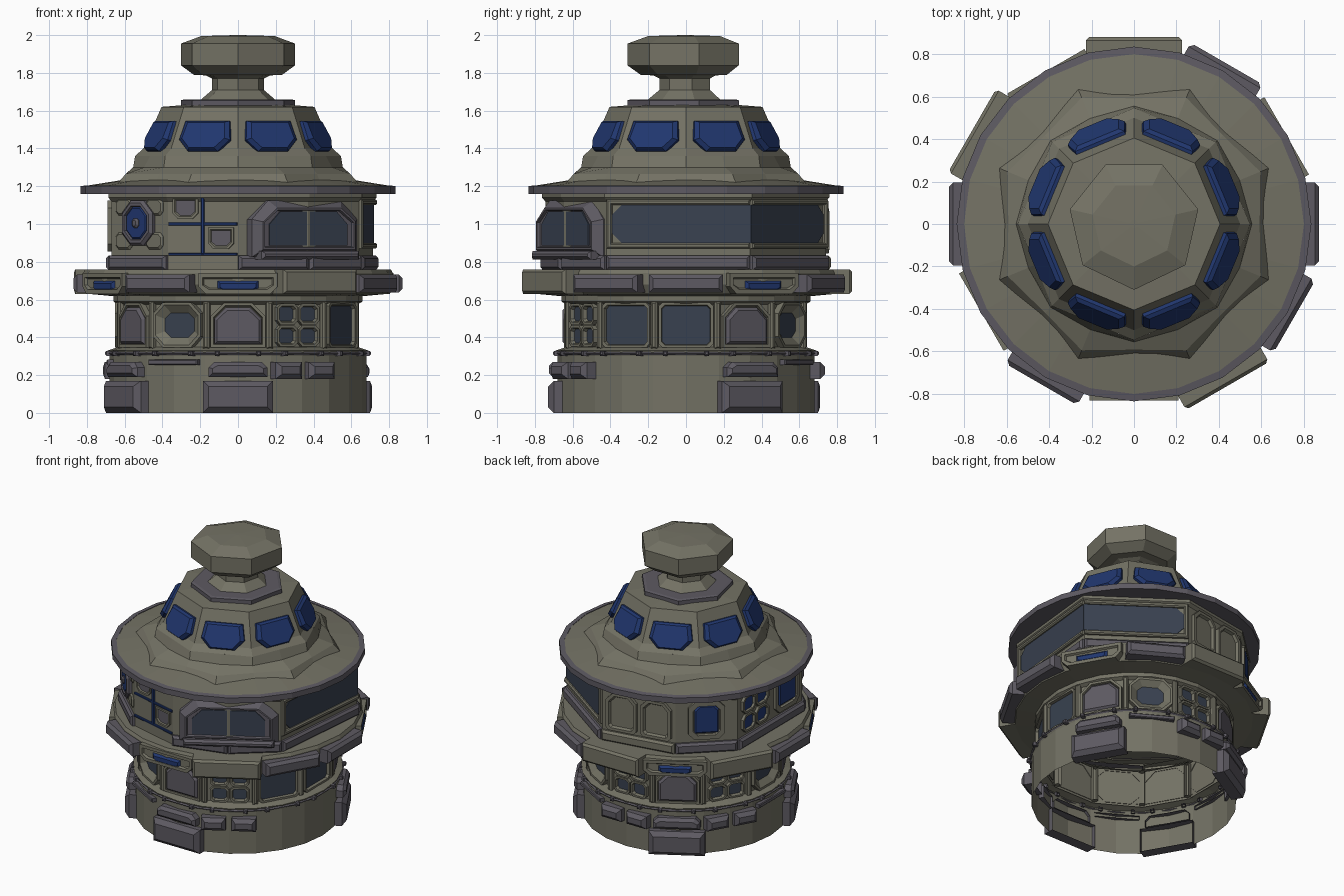
import bpy, bmesh
from math import sin, cos, atan2, hypot, radians, degrees, pi

if "Cube" in bpy.data.objects:
    bpy.data.objects.remove(bpy.data.objects["Cube"])

COL = {"olive": (.175, .17, .13, 1), "grey": (.11, .102, .122, 1),
       "blue": (.015, .038, .16, 1), "glass": (.04, .053, .08, 1)}
MATS = {}
for k, c in COL.items():
    MATS[k] = bpy.data.materials.new(k)
    MATS[k].diffuse_color = c
PARTS = {}


def part(name, mat):
    return PARTS.setdefault((name, mat), bmesh.new())


def pos(a, d, u, z):
    # azimuth from the front, outward distance, sideways offset, height
    a = radians(a)
    return (d * sin(a) + u * cos(a), -d * cos(a) + u * sin(a), z)


def skin(bm, loops):
    vs = [[bm.verts.new(c) for c in l] for l in loops]
    n = len(vs[0])
    for p, q in zip(vs, vs[1:]):
        for i in range(n):
            k = (i + 1) % n
            bm.faces.new((p[i], p[k], q[k], q[i]))
    return vs


def lathe(name, mat, prof, n, phase=0, cap=False, wave=None):
    loops = [[pos(phase + 360 * i / n, r * (wave[j][i % 2] if wave else 1), 0, z) for i in range(n)]
             for j, (r, z) in enumerate(prof)]
    bm = part(name, mat)
    vs = skin(bm, loops)
    if cap:
        bm.faces.new(vs[-1])


def shape(w, h, ct=0, cb=0):
    # rectangle with chamfered top and bottom corners
    x, y = w / 2, h / 2
    b = [(-x + cb, -y), (x - cb, -y), (x, -y + cb)] if cb else [(-x, -y), (x, -y)]
    t = [(x, y - ct), (x - ct, y), (-x + ct, y), (-x, y - ct)] if ct else [(x, y), (-x, y)]
    return b + t + ([(-x, -y + cb)] if cb else [])


def panel(name, mat, a, u, z, poly, steps, cap=None):
    # loft of (inset, distance) loops facing azimuth a, closed by a cap
    bm = part(name, mat)
    hw = max(p[0] for p in poly)
    hh = max(p[1] for p in poly)
    loops = [[pos(a, d, u + x * (hw - i) / hw, z + y * (hh - i) / hh) for x, y in poly] for i, d in steps]
    vs = skin(bm, loops)
    if cap:
        bc = part(*cap)
        bc.faces.new([bc.verts.new(c) for c in loops[-1]])
    else:
        bm.faces.new(vs[-1])


def block(name, mat, a, u, z, w, h, d0, d1, bev=.02, ct=0, cb=0):
    panel(name, mat, a, u, z, shape(w, h, ct, cb), [(0, d0), (0, d1 - bev), (bev, d1)])


# stacked shells of the tower
lathe("base_wall", "olive", [(.68, 0), (.68, .30), (.69, .33), (.63, .35)], 24)
lathe("window_wall", "olive", [(.636, .33), (.636, .60)], 12, 15)
lathe("window_cornice", "olive", [(.635, .575), (.66, .59), (.66, .62)], 24)
lathe("ledge", "olive", [(.63, .615), (.79, .63), (.82, .68), (.82, .74), (.81, .76), (.62, .76)], 24)
lathe("roof_rim", "grey", [(.66, 1.16), (.835, 1.16), (.835, 1.2), (.80, 1.205)], 24)
lathe("roof_skirt", "olive", [(.80, 1.203), (.60, 1.235)], 24)
# scalloped lower dome and eight-sided upper dome
lathe("dome_base", "olive", [(.70, 1.205), (.65, 1.265), (.555, 1.30), (.545, 1.36)], 16,
      wave=[(.89, 1), (.91, .99), (1, .97), (1, .924)])
lathe("dome", "olive", [(.545, 1.36), (.50, 1.40), (.405, 1.62), (.28, 1.63)], 8)
lathe("top_collar", "grey", [(.31, 1.62), (.31, 1.655), (.29, 1.66)], 7, cap=True)
lathe("neck", "olive", [(.20, 1.66), (.14, 1.71), (.14, 1.77), (.2, 1.80)], 7)
lathe("finial_cap", "olive", [(.14, 1.785), (.24, 1.79), (.31, 1.84), (.31, 1.955), (.20, 1.995), (.02, 2.0)], 7, cap=True)
# blue dome windows lying on the slope
poly = [(-.085, -.08), (.085, -.08), (.145, -.02), (.125, .08), (-.125, .08), (-.145, -.02)]
bm = part("dome_windows", "blue")
for k in range(8):
    loops = [[pos(22.5 + 45 * k, .43 - y * .42 + off, x * ins, 1.46 + y * ins + off * .25) for x, y in poly]
             for ins, off in ((1, -.01), (1, .025), (.84, .045))]
    bm.faces.new(skin(bm, loops)[-1])

# lower storey: one bay every 30 degrees
KIND = ["arch", "four", "big", "big", "arch", "recess", "four", "arch", "four", "recess", "arch", "recess"]
for i, kind in enumerate(KIND):
    a = 30 * i
    block("window_ribs", "olive", a + 15, 0, .465, .035, .25, .60, .66, .01)
    if kind == "arch":
        panel("arch_frames", "olive", a, 0, .465, shape(.29, .235, .07), [(0, .61), (0, .645), (.015, .645), (.02, .625)])
        block("arch_panels", "grey", a, 0, .46, .25, .195, .615, .655, .015, ct=.06)
        # plinth block, vent panel and blue ledge light
        block("plinth_blocks", "grey", a, 0, .085, .37, .17, .62, .73, .03)
        block("plinth_vents", "grey", a, 0, .23, .31, .08, .64, .725, .02, ct=.03)
        panel("ledge_light_frames", "olive", a, 0, .685, shape(.42, .11, .0, .04),
              [(0, .76), (0, .83), (.022, .83), (.03, .816)])
        block("ledge_lights", "blue", a, 0, .67, .22, .06, .78, .83, .015, cb=.02)
    elif kind == "four":
        for sx in (-1, 1):
            for sz in (-1, 1):
                panel("small_frames", "olive", a, sx * .066, .465 + sz * .058, shape(.125, .11, .02, .02),
                      [(0, .61), (0, .64), (.012, .64), (.018, .618)], ("small_glass", "glass"))
            block("base_boxes", "grey", a, sx * .10, .225, .16, .09, .64, .735, .025)
        block("ledge_modules", "olive", a, 0, .695, .45, .13, .74, .88, .015)
    elif kind == "big":
        panel("large_frames", "olive", a, 0, .465, shape(.29, .24, .02, .02),
              [(0, .61), (0, .64), (.014, .64), (.018, .62)], ("large_glass", "glass"))
    else:
        panel("recess_frames", "olive", a, 0, .465, shape(.29, .24, .06, .06),
              [(0, .61), (0, .65), (.015, .65), (.055, .617)], ("recess_glass", "glass"))
        block("base_strips", "grey", a, 0, .268, .30, .028, .65, .695, .005)
    if kind in ("big", "recess"):
        block("ledge_slabs", "grey", a, 0, .685, .39, .095, .76, .872, .02)
    for s in (-1, 1):
        block("rail_knobs", "grey", a, s * .11, .315, .025, .025, .65, .703, .006)
# rail around the base
lathe("base_rail", "grey", [(.69 + .008 * sin(t * pi / 2), .315 - .008 * cos(t * pi / 2)) for t in range(5)], 24, 7.5)

# upper drum with an uneven plan: flat left side, two long flat sides at right and back
PLAN = [(0, -.745), (.37, -.645), (.64, -.42), (.715, .34), (.15, .74),
        (-.37, .65), (-.67, .37), (-.67, -.37), (-.37, -.65)]
skin(part("drum_wall", "olive"), [[(x, y, z) for x, y in PLAN] for z in (.75, 1.17)])
skin(part("drum_cornice", "olive"), [[(x * s, y * s, z) for x, y in PLAN]
                                     for s, z in ((1, 1.12), (1.025, 1.14), (1.025, 1.165))])
SEG = []
for (x0, y0), (x1, y1) in zip(PLAN, PLAN[1:] + PLAN[:1]):
    a = atan2(y1 - y0, x1 - x0)
    mx, my = (x0 + x1) / 2, (y0 + y1) / 2
    SEG.append((degrees(a), mx * sin(a) - my * cos(a), mx * cos(a) + my * sin(a), hypot(x1 - x0, y1 - y0)))


def wall_panel(name, mat, s, u, z, poly, steps, cap=None):
    a, d, u0, _ = SEG[s]
    panel(name, mat, a, u0 + u, z, poly, [(i, d + e) for i, e in steps], cap)


def wall_block(name, mat, s, u, z, w, h, out, bev=.01, ct=0, cb=0):
    wall_panel(name, mat, s, u, z, shape(w, h, ct, cb), [(0, -.01), (0, out - bev), (bev, out)])


# sloped skirting at the foot of the drum
for s in range(9):
    if s != 8:
        wall_block("drum_skirting", "grey" if s not in (4,) else "olive", s, 0, .795, SEG[s][3], .075, .03, .015)

# bay window straddling the front right corner
panel("bay_window_frame", "grey", 31, -.01, .975, shape(.65, .30, .10), [(0, .58), (0, .70), (.04, .75), (.05, .75), (.055, .735)])
for s in (-1, 1):
    poly = [(-.115, -.09), (.115, -.09), (.115, .09), (-.05, .09), (-.115, .025)]
    if s > 0:
        poly = [(-x, y) for x, y in reversed(poly)]
    panel("bay_glass", "glass", 31, -.01 + s * .125, .975, poly, [(0, .73), (0, .742)])
block("bay_sill", "grey", 31, -.01, .835, .60, .045, .62, .775, .015)

# panoramic window wrapping the back right corner
for s, sx in ((2, 1), (3, -1)):
    h = SEG[s][3] / 2
    for z in (.885, 1.115):
        wall_block("panorama_frame", "olive", s, 0, z, h * 2, .03, .022, .008)
    wall_block("panorama_frame", "olive", s, -sx * (h - .015), 1, .03, .25, .022, .008)
    p = [(-h + .08, -.10), (h, -.10), (h, .10), (-h + .08, .10), (-h + .03, .05), (-h + .03, -.05)]
    if sx < 0:
        p = [(-x, y) for x, y in reversed(p)]
    wall_panel("panorama_glass", "glass", s, 0, 1, p, [(0, 0), (0, .006)])
# plain raised panels at the back
for u in (-.12, .13):
    wall_panel("back_panels", "olive", 4, u, .98, shape(.22, .27, .05, .02), [(0, 0), (0, .025), (.02, .025), (.03, .008)])
# tall blue windows
for s, u, w in ((5, 0, .24), (6, .18, .27)):
    wall_panel("tall_frames", "olive", s, u, .99, shape(w, .27, .04, .04), [(0, 0), (0, .02), (.03, .02), (.035, .005)])
    wall_block("tall_windows", "blue", s, u, 1.0, w - .08, .20, .022, .01, ct=.03)
# blue four-pane window
for sx in (-1, 1):
    for sz in (-1, 1):
        wall_panel("pane_frames", "olive", 6, -.18 + sx * .075, .99 + sz * .067, shape(.145, .125, .03, .03),
                   [(0, 0), (0, .02), (.015, .02), (.02, .006)], ("pane_windows", "blue"))
# octagonal dial
for sx in (-1, 1):
    for sz in (-1, 1):
        wall_block("dial_corners", "olive", 7, sx * .11, 1 + sz * .09, .12, .09, .012, .01, .02, .02)
wall_panel("dial_frame", "grey", 7, 0, 1.005, shape(.22, .24, .065, .065), [(0, 0), (0, .02), (.015, .035), (.03, .035), (.035, .02)])
wall_block("dial_face", "blue", 7, 0, 1.005, .15, .17, .03, .008, .045, .045)
wall_block("dial_hub", "grey", 7, 0, 1.005, .045, .05, .045, .01, .012, .012)
# blue cross bars with two small panels
wall_block("cross_bars", "blue", 8, 0, 1.0, .018, .32, .015, .003)
for z in (1.0, .84):
    wall_block("cross_bars", "blue", 8, 0, z, .375, .015, .012, .003)
for u, z in ((-.095, 1.085), (.10, .925)):
    wall_panel("cross_panels", "olive", 8, u, z, shape(.14, .115, 0, .03), [(0, 0), (0, .012), (.012, .012), (.018, .004)],
               ("cross_insets", "grey"))

# turn the collected parts into objects
for (name, mat), bm in PARTS.items():
    me = bpy.data.meshes.new(name)
    bm.to_mesh(me)
    bm.free()
    me.materials.append(MATS[mat])
    bpy.context.collection.objects.link(bpy.data.objects.new(name, me))

for m in bpy.data.materials:
    if m.users and not m.is_grease_pencil:
        m.use_nodes = True
        m.node_tree.nodes["Principled BSDF"].inputs["Base Color"].default_value = m.diffuse_color
